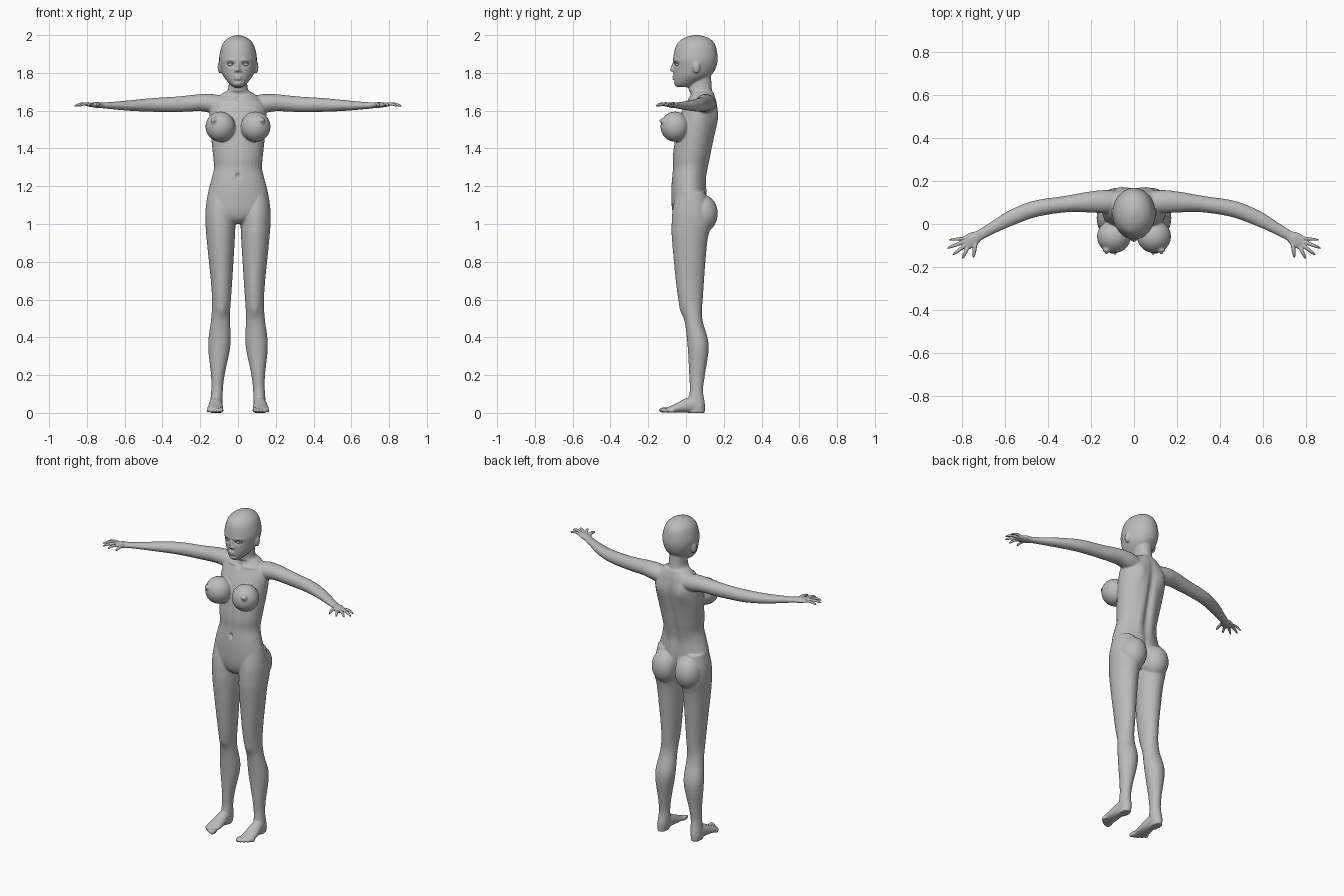
import bpy, bmesh, math
from mathutils import Vector, Matrix

if "Cube" in bpy.data.objects:
    bpy.data.objects.remove(bpy.data.objects["Cube"])

GREY = (0.5, 0.5, 0.5, 1)
clay = bpy.data.materials.new("grey clay")
clay.use_nodes = True
clay.diffuse_color = GREY
clay.node_tree.nodes["Principled BSDF"].inputs["Base Color"].default_value = GREY
SIDES = {"left": 1, "right": -1}
UP = Vector((0, 0, 1))


def smooth_rows(rows, steps=6):
    """Catmull-Rom interpolation between rows of any length."""
    points = [Vector(row) for row in rows]
    points = [points[0]] + points + [points[-1]]
    result = []
    for a, b, c, d in zip(points, points[1:], points[2:], points[3:]):
        for step in range(steps):
            t = step / steps
            result.append(b + (c - a) * (t / 2)
                          + (a * 2 - b * 5 + c * 4 - d) * (t * t / 2)
                          + (b * 3 - a - c * 3 + d) * (t * t * t / 2))
    return result + [points[-1]]


def skin(bm, rings, count=32):
    """Closed tube through rings of (centre, first axis, second axis)."""
    angles = [math.tau * i / count for i in range(count)]
    loops = [[bm.verts.new(centre + a * math.cos(t) + b * math.sin(t)) for t in angles]
             for centre, a, b in rings]
    for low, high in zip(loops, loops[1:]):
        for i in range(count):
            bm.faces.new((low[i], low[i - 1], high[i - 1], high[i]))
    bm.faces.new(loops[0])
    bm.faces.new(loops[-1][::-1])


def column(bm, rows, centre_x=lambda z: 0):
    """Upright form from rows of z, half width, front y, back y."""
    skin(bm, [(Vector((centre_x(z), (front + back) / 2, z)),
               Vector((width, 0, 0)),
               Vector((0, (back - front) / 2, 0)))
              for z, width, front, back in smooth_rows(rows)])


def limb(bm, rows, side, count=24):
    """Sideways form from rows of x, y, z, half width, half height."""
    points = smooth_rows(rows)
    rings = []
    for i, point in enumerate(points):
        ahead = points[min(i + 1, len(points) - 1)]
        behind = points[max(i - 1, 0)]
        along = Vector((ahead - behind)[:3]).normalized()
        across = along.cross(UP).normalized()
        ring = (Vector(point[:3]), across * point[3], across.cross(along) * point[4])
        for vector in ring:
            vector.x *= side
        rings.append(ring)
    skin(bm, rings, count)


def ball(bm, centre, radii, side=1):
    x, y, z = centre
    matrix = Matrix.Translation((x * side, y, z)) @ Matrix.Diagonal((*radii, 1))
    bmesh.ops.create_uvsphere(bm, u_segments=28, v_segments=18, radius=1, matrix=matrix)


def press(mesh, bumps, belongs):
    """Push soft mirrored bumps of x, z, reach x, reach z, push y into one half."""
    for vertex in mesh.vertices:
        if not belongs(vertex.co.y):
            continue
        x, z = abs(vertex.co.x), vertex.co.z
        for bump_x, bump_z, reach_x, reach_z, push in bumps:
            distance = ((x - bump_x) / reach_x) ** 2 + ((z - bump_z) / reach_z) ** 2
            if distance < 6:
                vertex.co.y += push * math.exp(-distance)


def finish(bm, name, voxel=None, relax=0):
    """Make the object; fuse and relax its forms if a voxel size is given."""
    bmesh.ops.recalc_face_normals(bm, faces=bm.faces)
    mesh = bpy.data.meshes.new(name)
    bm.to_mesh(mesh)
    bm.free()
    ob = bpy.data.objects.new(name, mesh)
    bpy.context.collection.objects.link(ob)
    if voxel:
        fuse = ob.modifiers.new("fuse", 'REMESH')
        fuse.mode, fuse.voxel_size = 'VOXEL', voxel
        soften = ob.modifiers.new("relax", 'SMOOTH')
        soften.factor, soften.iterations = 0.5, relax
        graph = bpy.context.evaluated_depsgraph_get()
        ob.data = bpy.data.meshes.new_from_object(ob.evaluated_get(graph))
        ob.modifiers.clear()
    ob.data.materials.clear()
    ob.data.materials.append(clay)
    for face in ob.data.polygons:
        face.use_smooth = True
        face.material_index = 0
    return ob


body = bmesh.new()
# Skull and jaw
column(body, [(2, .01, .04, .07), (1.985, .05, -.01, .12), (1.95, .083, -.05, .154),
              (1.88, .1, -.068, .168), (1.82, .091, -.066, .156), (1.78, .076, -.065, .125),
              (1.74, .043, -.062, .06), (1.724, .02, -.045, .02)])
# Neck and torso
column(body, [(1.85, .05, .04, .13), (1.72, .051, .014, .138), (1.69, .085, .025, .15),
              (1.64, .14, 0, .164), (1.55, .15, -.04, .17), (1.38, .134, -.069, .135),
              (1.3, .127, -.07, .115), (1.24, .14, -.075, .105), (1.16, .16, -.078, .11),
              (1.08, .166, -.074, .115), (1.03, .11, -.06, .1), (1, .04, -.03, .07)])
# Nose bridge, nose tip and lips
for step in range(6):
    ball(body, (0, -.057 - .0035 * step, 1.86 - .009 * step), (.009, .012, .009))
for z in (1.78, 1.769):
    ball(body, (0, -.064, z), (.02, .01, .006))

for side in SIDES.values():
    ball(body, (.012, -.066, 1.811), (.008, .01, .007), side)
    # Ear
    ball(body, (.096, .055, 1.83), (.012, .02, .033), side)
    # Chest
    ball(body, (.093, -.058, 1.515), (.079, .077, .08), side)
    ball(body, (.125, -.119, 1.545), (.02, .014, .02), side)
    ball(body, (.127, -.13, 1.547), (.009, .012, .009), side)
    # Seat
    ball(body, (.08, .088, 1.055), (.08, .08, .1), side)
    # Leg
    column(body, [(1.17, .06, -.05, .1), (1.08, .077, -.07, .125), (1, .079, -.076, .135),
                  (.9, .073, -.073, .112), (.62, .051, -.044, .09), (.5, .05, -.01, .086),
                  (.36, .059, .008, .12), (.2, .036, .017, .1), (.12, .031, .02, .09),
                  (.05, .033, .01, .1), (0, .028, .01, .1)],
           lambda z: side * (.117 - .03 * min(z / .6, 1) + .02 * max(z - .7, 0)))
    # Foot and toes
    limb(body, [(.116, .08, .03, .03, .03), (.117, .03, .043, .034, .042),
                (.12, -.05, .025, .042, .024), (.121, -.1, .015, .04, .013)], side)
    for toe in range(5):
        size = .015 - .0016 * toe
        ball(body, (.088 + .018 * toe, -.115 + .0024 * toe * toe, size),
             (size * .75, size * 2, size), side)
    # Arm
    limb(body, [(.06, .1, 1.632, .045, .04), (.13, .103, 1.637, .054, .05),
                (.2, .102, 1.642, .049, .045), (.32, .092, 1.634, .038, .041),
                (.46, .07, 1.63, .038, .036), (.57, .028, 1.627, .035, .028),
                (.66, -.02, 1.627, .027, .02), (.72, -.054, 1.628, .024, .015)], side)

figure = finish(body, "body", 0.005, 5)
# Eye sockets, brows, mouth, chin crease, navel, belly line, collar bones, throat, knees
press(figure.data, [(.038, 1.846, .021, .012, .012), (.04, 1.868, .025, .008, -.004),
                    (0, 1.7745, .02, .003, .004), (0, 1.757, .025, .006, .004),
                    (0, 1.255, .009, .014, .014), (0, 1.36, .012, .1, .004),
                    (.07, 1.665, .05, .008, -.007), (0, 1.665, .014, .014, .01),
                    (.085, .54, .025, .035, -.008)], lambda y: y < .04)
# Spine, lower back, shoulder blades, seat cleft
press(figure.data, [(0, 1.42, .022, .2, -.016), (.045, 1.28, .025, .1, .006),
                    (.08, 1.57, .035, .06, .011), (0, 1.05, .012, .08, -.02)], lambda y: y > .04)

for label, side in SIDES.items():
    # Palm
    hand = bmesh.new()
    limb(hand, [(.69, -.037, 1.627, .023, .015), (.72, -.054, 1.628, .024, .015),
                (.75, -.072, 1.63, .034, .015), (.79, -.095, 1.63, .03, .008)], side)
    # Fingers and thumb: base, tip, thickness
    for base, tip, thick in (((.785, -.066), (.86, -.074), .0075),
                             ((.79, -.083), (.868, -.113), .0085),
                             ((.785, -.1), (.843, -.145), .0085),
                             ((.773, -.112), (.797, -.162), .008),
                             ((.735, -.082), (.745, -.158), .0095)):
        start, end = Vector((*base, 1.632)), Vector((*tip, 1.622))
        rows = []
        for step in range(9):
            t = step / 8
            radius = thick * (1.1 - .3 * t) * math.sqrt(1.03 - t ** 6)
            arch = UP * .008 * math.sin(t * math.pi)
            rows.append((*(start.lerp(end, t) + arch), radius, radius))
        limb(hand, rows, side, 12)
    finish(hand, label + "_hand", 0.003, 3)
    # Eye and upper lid
    eye = bmesh.new()
    ball(eye, (.038, -.041, 1.845), (.018, .015, .011), side)
    finish(eye, label + "_eye")
    lid = bmesh.new()
    limb(lid, [(.02, -.054, 1.845, .002, .002), (.037, -.058, 1.855, .003, .003),
               (.06, -.043, 1.848, .002, .002)], side, 10)
    finish(lid, label + "_eyelid")
